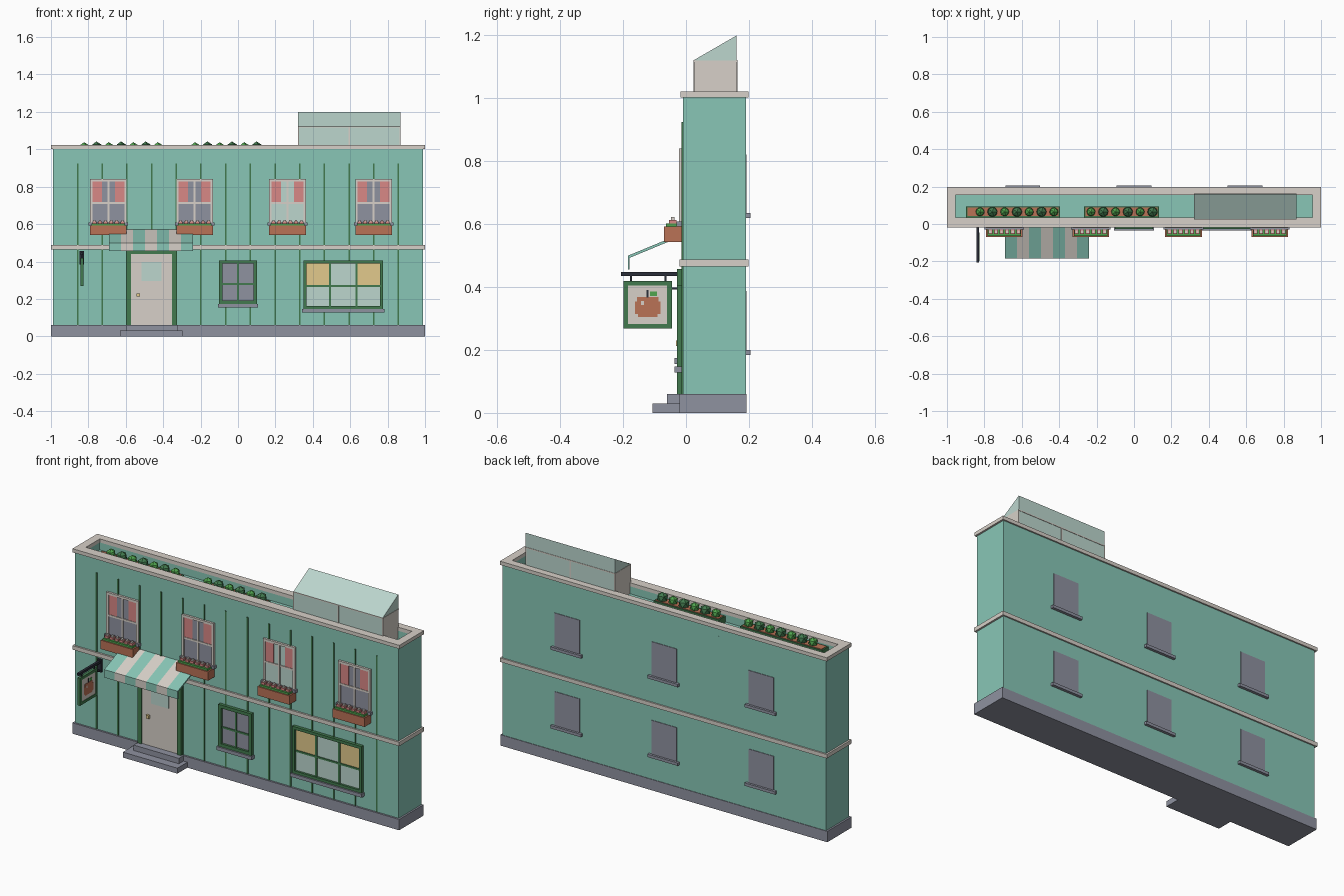
import bpy, bmesh, math
from mathutils import Matrix, Vector

if "Cube" in bpy.data.objects:
    bpy.data.objects.remove(bpy.data.objects["Cube"])


def lin(c):
    c /= 255
    return c / 12.92 if c <= 0.04045 else ((c + 0.055) / 1.055) ** 2.4


MATS = {}
for name, rgb in {
    "teal": (136, 198, 182), "cream": (215, 208, 200), "slate": (143, 146, 160),
    "dark_green": (66, 122, 78), "pale_glass": (188, 214, 206), "terracotta": (186, 114, 86),
    "pink": (216, 136, 134), "yellow": (226, 202, 140), "charcoal": (42, 45, 56),
    "leaf_green": (80, 165, 78),
}.items():
    m = bpy.data.materials.new(name)
    m.diffuse_color = (*[lin(c) for c in rgb], 1)
    m.use_nodes = True
    m.node_tree.nodes["Principled BSDF"].inputs["Base Color"].default_value = m.diffuse_color
    MATS[name] = m


def finish(name, bm, mats):
    bmesh.ops.recalc_face_normals(bm, faces=bm.faces[:])
    me = bpy.data.meshes.new(name)
    bm.to_mesh(me)
    bm.free()
    for m in mats:
        me.materials.append(MATS[m])
    ob = bpy.data.objects.new(name, me)
    bpy.context.collection.objects.link(ob)
    return ob


def boxes(name, items):
    """One object from boxes (x0, x1, y0, y1, z0, z1, material)."""
    bm, mats = bmesh.new(), []
    for x0, x1, y0, y1, z0, z1, mat in items:
        if mat not in mats:
            mats.append(mat)
        loc = Matrix.Translation(((x0 + x1) / 2, (y0 + y1) / 2, (z0 + z1) / 2))
        size = Matrix.Diagonal((x1 - x0, y1 - y0, z1 - z0, 1))
        vs = bmesh.ops.create_cube(bm, size=1, matrix=loc @ size)["verts"]
        for f in {f for v in vs for f in v.link_faces}:
            f.material_index = mats.index(mat)
    return finish(name, bm, mats)


def prisms(name, profile, items):
    """Extrude a (y, z) profile along x for each (x0, x1, material)."""
    bm, mats = bmesh.new(), []
    for x0, x1, mat in items:
        if mat not in mats:
            mats.append(mat)
        a = [bm.verts.new((x0, y, z)) for y, z in profile]
        b = [bm.verts.new((x1, y, z)) for y, z in profile]
        n = len(a)
        fs = [bm.faces.new(a), bm.faces.new(b[::-1])]
        fs += [bm.faces.new((a[i], b[i], b[(i + 1) % n], a[(i + 1) % n])) for i in range(n)]
        for f in fs:
            f.material_index = mats.index(mat)
    return finish(name, bm, mats)


def ring(x, xi, y0, y1, yi0, yi1, z0, z1, mat):
    return [(-x, x, y0, yi0, z0, z1, mat), (-x, x, yi1, y1, z0, z1, mat),
            (-x, -xi, yi0, yi1, z0, z1, mat), (xi, x, yi0, yi1, z0, z1, mat)]


def window(name, x0, x1, z0, z1, w, frame, depth, vbars, hbars, pane):
    """Frame, glazing bars and one pane per cell, coloured by pane(col, row)."""
    yf, yb = -depth, -0.008
    items = [(x0, x0 + w, yf, yb, z0, z1, frame), (x1 - w, x1, yf, yb, z0, z1, frame),
             (x0 + w, x1 - w, yf, yb, z1 - w, z1, frame), (x0 + w, x1 - w, yf, yb, z0, z0 + w, frame)]
    t = 0.005
    items += [(x - t, x + t, -0.021, yb, z0 + w, z1 - w, frame) for x in vbars]
    items += [(x0 + w, x1 - w, -0.0205, yb, z - t, z + t, frame) for z in hbars]
    xs, zs = [x0 + w, *vbars, x1 - w], [z0 + w, *hbars, z1 - w]
    for i in range(len(xs) - 1):
        for j in range(len(zs) - 1):
            items.append((xs[i], xs[i + 1], -0.016, yb, zs[j], zs[j + 1], pane(i, j)))
    boxes(name, items)


# Main shell: plinth, walls, parapet, string course, cornice
boxes("plinth", [(-1, 1, -0.02, 0.193, 0, 0.06, "slate")])
boxes("walls", [(-0.99, 0.99, -0.01, 0.19, 0.06, 0.96, "teal")])
boxes("parapet", ring(0.99, 0.957, -0.01, 0.19, 0.032, 0.158, 0.96, 1.003, "teal"))
boxes("cornice", ring(1, 0.955, -0.018, 0.198, 0.034, 0.156, 1.002, 1.022, "cream"))
boxes("string_course", [(-1, 1, -0.02, 0.198, 0.465, 0.487, "cream")])

# Facade battens
boxes("battens", [(x - 0.004, x + 0.004, -0.014, -0.008, 0.06, 0.925, "dark_green")
                  for x in [(i - 6.5) * 0.132 for i in range(14)]])

# Upper windows with curtains, sills and flower boxes
for n, cx in enumerate((-0.693, -0.232, 0.265, 0.725), 1):
    glass = "pale_glass" if n == 3 else "slate"
    window(f"upper_window_{n}", cx - 0.098, cx + 0.098, 0.595, 0.84, 0.013, "cream", 0.022,
           [cx], [0.713], lambda i, j: glass)
    boxes(f"curtains_{n}", [(cx + s * 0.06 - 0.025, cx + s * 0.06 + 0.025, -0.018, -0.012, 0.718, 0.827, "pink")
                            for s in (-1, 1)])
    boxes(f"upper_sill_{n}", [(cx - 0.106, cx + 0.106, -0.03, -0.008, 0.592, 0.608, "slate")])
    boxes(f"flower_box_{n}", [(cx - 0.098, cx + 0.098, -0.07, -0.012, 0.543, 0.592, "terracotta")])
    boxes(f"box_foliage_{n}", [(cx - 0.09, cx + 0.09, -0.064, -0.02, 0.59, 0.602, "leaf_green")])
    flowers = []
    for k in range(6):
        fx = cx - 0.075 + k * 0.03
        flowers.append((fx - 0.011, fx + 0.011, -0.054, -0.03, 0.6, 0.614, "pink"))
        flowers.append((fx - 0.006, fx + 0.006, -0.048, -0.036, 0.614, 0.622, "cream"))
    boxes(f"flowers_{n}", flowers)

# Ground floor windows
window("small_window", -0.102, 0.102, 0.174, 0.406, 0.018, "dark_green", 0.028,
       [0], [0.28], lambda i, j: "slate")
window("shop_window", 0.35, 0.775, 0.146, 0.406, 0.016, "dark_green", 0.028,
       [0.492, 0.633], [0.27], lambda i, j: "yellow" if j and i != 1 else "pale_glass")
boxes("small_sill", [(-0.107, 0.107, -0.036, -0.008, 0.155, 0.174, "slate")])
boxes("shop_sill", [(0.343, 0.782, -0.036, -0.008, 0.128, 0.147, "slate")])

# Door, steps
boxes("door_frame", [(-0.595, -0.572, -0.028, -0.008, 0.06, 0.457, "dark_green"),
                     (-0.353, -0.33, -0.028, -0.008, 0.06, 0.457, "dark_green"),
                     (-0.572, -0.353, -0.028, -0.008, 0.44, 0.457, "dark_green")])
boxes("door", [(-0.572, -0.353, -0.02, -0.008, 0.06, 0.44, "cream")])
boxes("door_pane", [(-0.515, -0.408, -0.024, -0.018, 0.297, 0.398, "pale_glass")])
boxes("door_knob", [(-0.542, -0.524, -0.032, -0.018, 0.212, 0.23, "yellow")])
boxes("steps", [(-0.63, -0.296, -0.107, -0.01, 0, 0.03, "slate"),
                (-0.597, -0.32, -0.06, -0.01, 0.03, 0.06, "slate")])

# Striped awning with hanging front edge
w = 0.45 / 7
prisms("awning", [(-0.01, 0.572), (-0.184, 0.5), (-0.184, 0.456), (-0.179, 0.456), (-0.179, 0.493), (-0.01, 0.563)],
       [(-0.69 + i * w, -0.69 + (i + 1) * w, "cream" if i % 2 else "teal") for i in range(7)])

# Hanging sign: bracket, board and stepped fruit picture on both sides
SX = -0.835
boxes("sign_bracket", [(SX - 0.007, SX + 0.007, -0.206, -0.01, 0.435, 0.448, "charcoal"),
                       (SX - 0.012, SX + 0.012, -0.02, -0.008, 0.385, 0.455, "charcoal"),
                       (SX - 0.004, SX + 0.004, -0.048, -0.01, 0.392, 0.398, "charcoal")]
      + [(SX - 0.003, SX + 0.003, y - 0.003, y + 0.003, 0.418, 0.437, "charcoal") for y in (-0.175, -0.065)])
boxes("sign_frame", [(SX - 0.008, SX + 0.008, a, b, c, d, "dark_green") for a, b, c, d in (
    (-0.199, -0.184, 0.268, 0.42), (-0.06, -0.045, 0.268, 0.42),
    (-0.184, -0.06, 0.268, 0.283), (-0.184, -0.06, 0.405, 0.42))])
boxes("sign_board", [(SX - 0.005, SX + 0.005, -0.184, -0.06, 0.283, 0.405, "cream")])
picture = []
for a, b, c, d, h, mat in (
        (-0.153, -0.09, 0.305, 0.314, 7, "terracotta"), (-0.162, -0.081, 0.314, 0.354, 7, "terracotta"),
        (-0.155, -0.088, 0.354, 0.369, 7, "terracotta"), (-0.143, -0.133, 0.343, 0.355, 7.5, "cream"),
        (-0.125, -0.119, 0.367, 0.391, 7.5, "charcoal"), (-0.114, -0.092, 0.372, 0.386, 7, "leaf_green")):
    picture.append((SX - h / 1000, SX + h / 1000, a, b, c, d, mat))
boxes("sign_picture", picture)

# Back windows
for i, cx in enumerate((-0.595, 0, 0.593), 1):
    for floor, z in (("lower", 0.2), ("upper", 0.635)):
        boxes(f"back_{floor}_window_{i}", [(cx - 0.077, cx + 0.077, 0.188, 0.193, z - 0.005, z + 0.187, "slate")])
        boxes(f"back_{floor}_sill_{i}", [(cx - 0.093, cx + 0.093, 0.188, 0.205, z - 0.016, z, "slate")])

# Roof glasshouse: sloped glass body, end panels, rails and mullions
prisms("glasshouse", [(0.026, 0.96), (0.026, 1.122), (0.161, 1.2), (0.161, 0.96)], [(0.322, 0.868, "pale_glass")])
rails = [(x0, x1, 0.025, 0.162, 0.96, 1.121, "cream") for x0, x1 in ((0.32, 0.326), (0.864, 0.87))]
for y in (0.027, 0.16):
    rails.append((0.32, 0.87, y - 0.003, y + 0.003, 1.116, 1.122, "cream"))
    rails.append((0.591, 0.599, y - 0.003, y + 0.003, 0.96, 1.118, "cream"))
boxes("glasshouse_frame", rails)

# Roof planters with faceted shrubs
for n, (x0, x1, start, count) in enumerate(((-0.898, -0.396, -0.823, 7), (-0.267, 0.134, -0.23, 6)), 1):
    boxes(f"planter_{n}", [(x0, x1, 0.036, 0.094, 0.96, 0.995, "dark_green"),
                           (x0 + 0.008, x1 - 0.008, 0.043, 0.087, 0.994, 0.998, "terracotta")])
    bm = bmesh.new()
    for k in range(count):
        r = 0.03 if k % 2 else 0.026
        vs = bmesh.ops.create_icosphere(bm, subdivisions=1, radius=r, matrix=Matrix.Translation(
            (start + k * 0.0657, 0.065, 1.012)))["verts"]
        for f in {f for v in vs for f in v.link_faces}:
            f.material_index = k % 2
    finish(f"shrubs_{n}", bm, ["leaf_green", "dark_green"])
